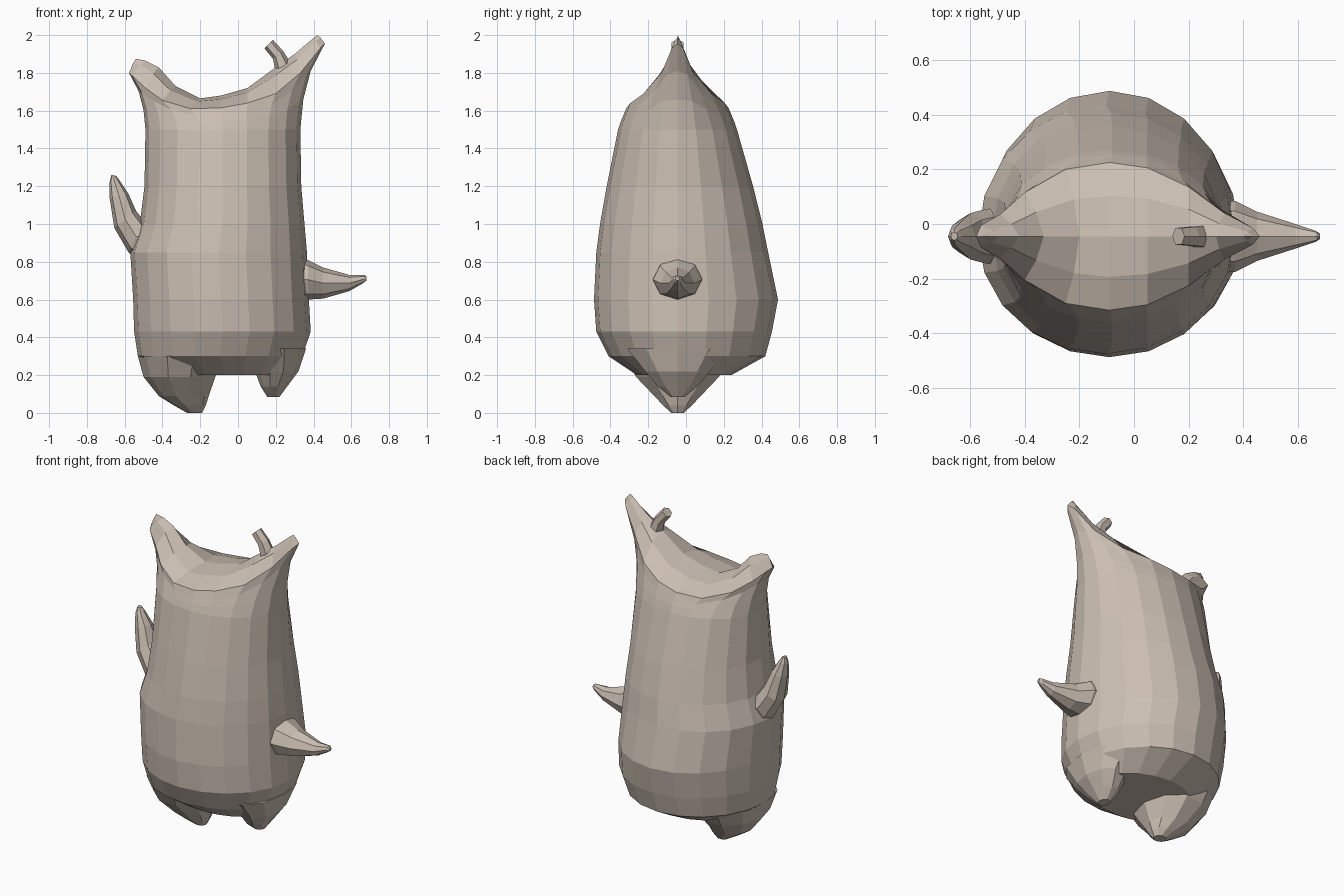
import bpy, bmesh
from math import sin, cos, pi

if "Cube" in bpy.data.objects:
    bpy.data.objects.remove(bpy.data.objects["Cube"])

CY = -0.045
mat = bpy.data.materials.new("tan")
mat.diffuse_color = (0.6, 0.52, 0.45, 1)
mat.use_nodes = True
mat.node_tree.nodes["Principled BSDF"].inputs["Base Color"].default_value = mat.diffuse_color


def skin(name, rings):
    """Join equal-length rings of points into a closed flat-shaded object."""
    bm = bmesh.new()
    rows = [[bm.verts.new(p) for p in r] for r in rings]
    n = len(rows[0])
    for a, b in zip(rows, rows[1:]):
        for i in range(n):
            k = (i + 1) % n
            bm.faces.new((a[i], a[k], b[k], b[i]))
    bm.faces.new(rows[0])
    bm.faces.new(rows[-1])
    bmesh.ops.remove_doubles(bm, verts=bm.verts, dist=0.0005)
    bmesh.ops.recalc_face_normals(bm, faces=bm.faces)
    me = bpy.data.meshes.new(name)
    bm.to_mesh(me)
    bm.free()
    me.materials.append(mat)
    ob = bpy.data.objects.new(name, me)
    bpy.context.collection.objects.link(ob)
    return ob


def limb(name, sections, sides=8):
    """Sections: (x1, z1, x2, z2, half width in y)."""
    rings = []
    for x1, z1, x2, z2, w in sections:
        ring = []
        for i in range(sides):
            t = 2 * pi * i / sides
            c = cos(t) / 2
            ring.append(((x1 + x2) / 2 + (x2 - x1) * c, CY + w * sin(t),
                         (z1 + z2) / 2 + (z2 - z1) * c))
        rings.append(ring)
    return skin(name, rings)


def oval(z, x0, x1, y0, y1, n=20):
    ring = []
    for i in range(n):
        t = 2 * pi * i / n
        y = CY + sin(t) * ((y0 - CY) if i < n / 2 else (CY - y1))
        if i > n / 2:
            y = CY - sin(t) * (y1 - CY)
        ring.append(((x0 + x1) / 2 + (x1 - x0) / 2 * cos(t), y, z))
    return ring


def columns(cols):
    """Ring from right-to-left columns (x, z, half width), front then back."""
    front = [(x, CY - w, z) for x, z, w in cols]
    back = [(x, CY + w, z) for x, z, w in cols[-2:0:-1]]
    return front + back


def blend(a, b, fx, fy, fz):
    return [tuple(p + (q - p) * f for p, q, f in zip(u, v, (fx, fy, fz)))
            for u, v in zip(a, b)]


# Body with saddle-shaped top drawn out into two horns
body = [oval(*s) for s in (
    (0.20, -0.40, 0.26, -0.26, 0.24), (0.30, -0.53, 0.34, -0.41, 0.42),
    (0.43, -0.55, 0.385, -0.475, 0.455), (0.60, -0.555, 0.375, -0.487, 0.487),
    (0.85, -0.57, 0.365, -0.475, 0.435), (1.00, -0.52, 0.352, -0.455, 0.405),
    (1.20, -0.495, 0.335, -0.42, 0.355), (1.50, -0.49, 0.33, -0.36, 0.27))]
rim = columns([(0.46, 1.955, 0), (0.435, 1.93, 0.03), (0.33, 1.80, 0.085),
               (0.20, 1.69, 0.18), (0.05, 1.64, 0.25), (-0.09, 1.615, 0.27),
               (-0.25, 1.61, 0.245), (-0.40, 1.655, 0.16), (-0.49, 1.72, 0.08),
               (-0.56, 1.785, 0.04), (-0.577, 1.80, 0)])
ridge = columns([(x, z, 0) for x, z in (
    (0.42, 2.0), (0.40, 1.985), (0.30, 1.90), (0.20, 1.83), (0.05, 1.72),
    (-0.09, 1.68), (-0.20, 1.665), (-0.33, 1.73), (-0.42, 1.83),
    (-0.49, 1.865), (-0.54, 1.875))])
low = blend(body[-1], rim, 0.12, 0.3, 0.35)
high = blend(body[-1], rim, 0.42, 0.66, 0.68)
mid = blend(rim, ridge, 0.6, 0.45, 0.7)


def body_with_ridge():
    rings = body + [low, high, rim, mid]
    ob = skin("body", rings)
    # Replace the flat top cap by a strip meeting at the ridge line
    bm = bmesh.new()
    bm.from_mesh(ob.data)
    cap = max(bm.faces, key=lambda f: len(f.verts) * 10 + f.calc_center_median().z)
    bmesh.ops.delete(bm, geom=[cap], context='FACES_ONLY')
    a = [bm.verts.new(p) for p in mid]
    b = [bm.verts.new(p) for p in ridge]
    for i in range(20):
        k = (i + 1) % 20
        bm.faces.new((a[i], a[k], b[k], b[i]))
    bmesh.ops.remove_doubles(bm, verts=bm.verts, dist=0.0005)
    bmesh.ops.recalc_face_normals(bm, faces=bm.faces)
    bm.to_mesh(ob.data)
    bm.free()


body_with_ridge()

# Feet
limb("left_foot", [(-0.53, 0.30, -0.08, 0.30, 0.30), (-0.50, 0.19, -0.12, 0.19, 0.23),
                   (-0.42, 0.09, -0.155, 0.09, 0.13), (-0.34, 0.04, -0.17, 0.04, 0.08),
                   (-0.27, 0.0, -0.19, 0.0, 0.035)], 10)
limb("right_foot", [(0.03, 0.34, 0.36, 0.34, 0.28), (0.09, 0.22, 0.32, 0.22, 0.18),
                    (0.12, 0.14, 0.26, 0.14, 0.11), (0.155, 0.085, 0.22, 0.085, 0.04)], 10)

# Arms
limb("right_arm", [(0.30, 0.59, 0.30, 0.84, 0.13), (0.37, 0.60, 0.37, 0.81, 0.13),
                   (0.45, 0.605, 0.45, 0.77, 0.09), (0.59, 0.645, 0.59, 0.73, 0.045),
                   (0.66, 0.685, 0.67, 0.73, 0.02), (0.68, 0.70, 0.68, 0.72, 0.01)])
limb("left_arm", [(-0.52, 0.80, -0.45, 1.05, 0.10), (-0.58, 0.85, -0.50, 1.02, 0.10),
                  (-0.655, 0.98, -0.54, 1.07, 0.085), (-0.68, 1.14, -0.58, 1.16, 0.055),
                  (-0.68, 1.22, -0.63, 1.235, 0.03), (-0.67, 1.26, -0.645, 1.255, 0.015)])

# Small stub on the taller horn
limb("stub", [(0.20, 1.80, 0.28, 1.85, 0.045), (0.185, 1.875, 0.24, 1.915, 0.04),
              (0.14, 1.93, 0.185, 1.975, 0.035)], 6)
